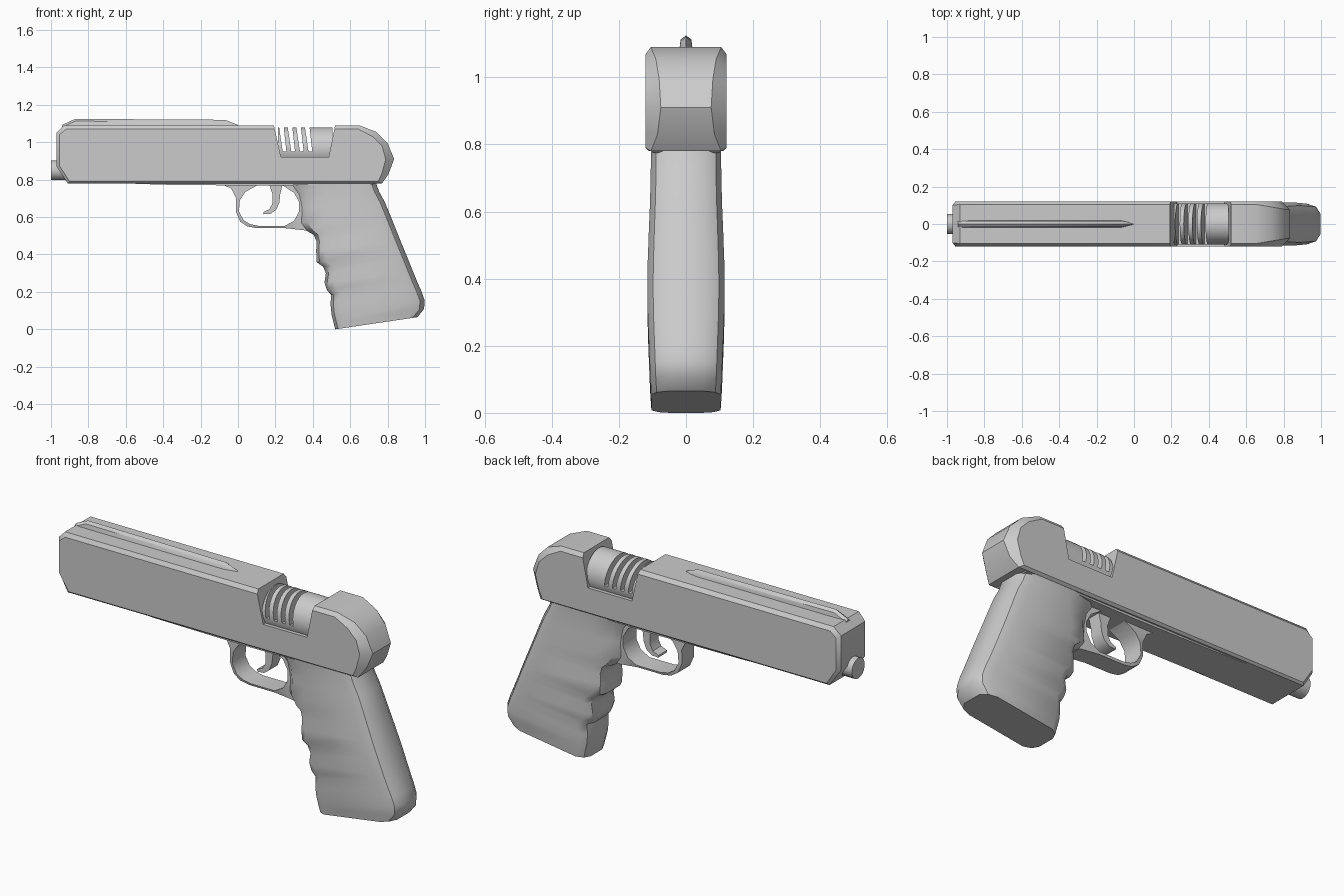
import bpy, bmesh, math


def finish(obj, angle=35):
    bpy.ops.object.select_all(action='DESELECT')
    bpy.context.view_layer.objects.active = obj
    obj.select_set(True)
    bpy.ops.object.shade_smooth_by_angle(angle=math.radians(angle))


def loft(name, rings, smooth=True):
    """Skin a list of equal-length closed rings and cap both ends."""
    bm = bmesh.new()
    vs = [[bm.verts.new(p) for p in r] for r in rings]
    n = len(rings[0])
    for a, b in zip(vs, vs[1:]):
        for i in range(n):
            j = (i + 1) % n
            bm.faces.new((a[i], a[j], b[j], b[i]))
    bm.faces.new(vs[0])
    bm.faces.new(vs[-1])
    bmesh.ops.recalc_face_normals(bm, faces=bm.faces)
    me = bpy.data.meshes.new(name)
    bm.to_mesh(me)
    bm.free()
    obj = bpy.data.objects.new(name, me)
    bpy.context.collection.objects.link(obj)
    if smooth:
        finish(obj)
    return obj


def prism(name, pts, hw, smooth=True):
    return loft(name, [[(x, y, z) for x, z in pts] for y in (-hw, hw)], smooth)


def tube(name, x0, x1, z, ry, rz, n=32):
    ang = [2 * math.pi * i / n for i in range(n)]
    return loft(name, [[(x, ry * math.cos(a), z + rz * math.sin(a)) for a in ang]
                       for x in (x0, x1)])


def cut(obj, cutter):
    m = obj.modifiers.new("cut", 'BOOLEAN')
    m.object = cutter
    m.operation = 'DIFFERENCE'
    m.solver = 'EXACT'
    bpy.ops.object.select_all(action='DESELECT')
    bpy.context.view_layer.objects.active = obj
    obj.select_set(True)
    bpy.ops.object.modifier_apply(modifier=m.name)
    bpy.data.objects.remove(cutter)


# Slide: side profile with chamfered rims, wider chamfer at the rounded rear
outer = [(-.97, .87), (-.97, 1.05), (-.93, 1.09), (.65, 1.09), (.74, 1.055),
         (.80, .995), (.835, .91), (.805, .83), (.77, .78), (-.91, .78)]
inner = [(-.955, .875), (-.955, 1.04), (-.92, 1.07), (.645, 1.07), (.72, 1.03),
         (.77, .98), (.79, .91), (.77, .835), (.75, .79), (-.90, .79)]
depth = [.10, .10, .105, .105, .09, .08, .075, .085, .105, .11]
slide = loft("slide", [
    [(x, -.12, z) for x, z in inner],
    [(x, -d, z) for (x, z), d in zip(outer, depth)],
    [(x, d, z) for (x, z), d in zip(outer, depth)],
    [(x, .12, z) for x, z in inner]], False)
cut(slide, prism("port_cutter", [(.185, 1.12), (.23, .92), (.485, .92), (.525, 1.12)], .2, False))
finish(slide)

# Vented chamber cover inside the port
cover = tube("chamber_cover", .215, .505, .965, .11, .115)
for i in range(4):
    x = .222 + .046 * i
    cut(cover, prism("slot_cutter", [(x - .008, 1.12), (x + .017, .95),
                                     (x + .037, .95), (x + .018, 1.12)], .2, False))
finish(cover)

# Sighting rib along the top, gable cross-section
loft("top_rib", [[(x, -w, 1.08), (x, -w * .8, z - .012), (x, 0, z),
                  (x, w * .8, z - .012), (x, w, 1.08)]
                 for x, z, w in [(-.94, 1.093, .018), (-.87, 1.125, .02),
                                 (-.07, 1.12, .02), (0, 1.093, .004)]])

# Muzzle and under-frame
tube("muzzle", -1, -.9, .85, .053, .053, 24)
prism("under_frame", [(-.88, .79), (-.4, .773), (.1, .768), (.72, .775), (.74, .79)], .1)

# Grip: rounded sections (front x, front z, back x, back z, half width, front taper)
sections = [
    (.27, .79, .735, .79, .105, .16), (.32, .72, .755, .735, .105, .15),
    (.335, .65, .785, .68, .106, .13), (.335, .57, .812, .615, .108, .12),
    (.37, .525, .83, .57, .110, .10), (.405, .505, .84, .545, .111, .07),
    (.42, .47, .853, .513, .112, .05), (.418, .42, .873, .463, .114, .05),
    (.42, .36, .895, .41, .115, .05), (.455, .335, .905, .385, .115, .05),
    (.47, .30, .918, .353, .115, .05), (.462, .25, .937, .305, .114, .05),
    (.475, .21, .95, .275, .113, .05), (.497, .185, .96, .25, .112, .05),
    (.495, .13, .98, .205, .110, .05), (.50, .08, .998, .155, .108, .05),
    (.51, .04, .995, .11, .106, .05), (.52, 0, .96, .065, .103, .05)]
rings = []
for xf, zf, xb, zb, w, t in sections:
    L = xb - xf
    half = [(0, .45), (t * .3, .8), (t, 1), (L - .07, 1), (L - .025, .85), (L, .5)]
    side = [(xf + d, w * f, zf + (zb - zf) * d / L) for d, f in half]
    rings.append(side + [(x, -y, z) for x, y, z in reversed(side)])
loft("grip", rings)

# Trigger guard: band swept through inner/outer point pairs
pairs = [(.10, .768, -.12, .79), (.04, .735, -.035, .752), (.01, .69, -.01, .70),
         (.005, .63, -.012, .63), (.03, .583, .012, .575), (.065, .562, .05, .55),
         (.11, .553, .10, .541), (.25, .553, .25, .541), (.30, .58, .35, .53),
         (.327, .63, .40, .52), (.327, .68, .42, .62), (.30, .73, .42, .70),
         (.24, .768, .42, .79)]
loft("trigger_guard", [[(a, -.055, b), (a, .055, b), (c, .05, d), (c, -.05, d)]
                       for a, b, c, d in pairs])

# Trigger: curved hook
prism("trigger", [(.165, .78), (.185, .72), (.183, .67), (.168, .642), (.135, .627),
                  (.137, .615), (.175, .618), (.205, .64), (.222, .68),
                  (.225, .72), (.24, .78)], .035)
